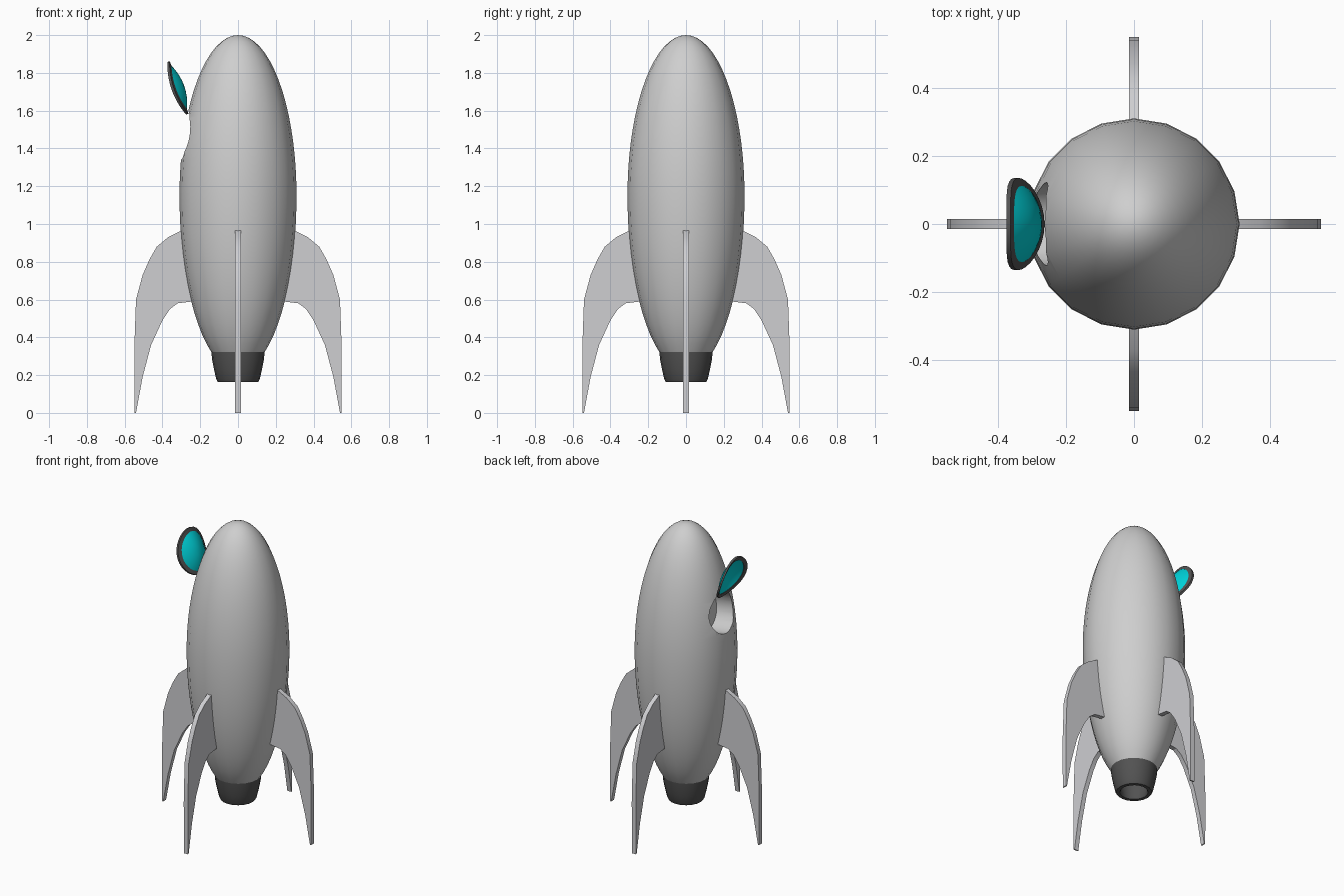
import bpy, bmesh, math
from mathutils import Vector, Matrix

if "Cube" in bpy.data.objects:
    bpy.data.objects.remove(bpy.data.objects["Cube"])


def material(name, rgb):
    m = bpy.data.materials.new(name)
    m.diffuse_color = (*rgb, 1)
    m.use_nodes = True
    m.node_tree.nodes["Principled BSDF"].inputs["Base Color"].default_value = m.diffuse_color
    return m


GREY = material("hull grey", (0.62, 0.62, 0.62))
FIN = material("fin grey", (0.62, 0.62, 0.64))
DARK = material("dark grey", (0.085, 0.085, 0.085))
CYAN = material("cyan glass", (0.0, 0.65, 0.70))


def finish(name, bm, mat, angle=35):
    bmesh.ops.remove_doubles(bm, verts=bm.verts, dist=1e-5)
    bmesh.ops.recalc_face_normals(bm, faces=bm.faces)
    me = bpy.data.meshes.new(name)
    bm.to_mesh(me)
    bm.free()
    ob = bpy.data.objects.new(name, me)
    bpy.context.collection.objects.link(ob)
    me.materials.append(mat)
    smooth(ob, angle)
    return ob


def smooth(ob, angle):
    bpy.ops.object.select_all(action='DESELECT')
    ob.select_set(True)
    bpy.context.view_layer.objects.active = ob
    bpy.ops.object.shade_smooth_by_angle(angle=math.radians(angle))


def skin(name, loops, mat, angle=35):
    """Bridge closed loops of points, first to last and back to the first."""
    bm = bmesh.new()
    rows = [[bm.verts.new(p) for p in loop] for loop in loops]
    n = len(rows[0])
    for k, a in enumerate(rows):
        b = rows[(k + 1) % len(rows)]
        for i in range(n):
            j = (i + 1) % n
            bm.faces.new((a[i], a[j], b[j], b[i]))
    bmesh.ops.dissolve_degenerate(bm, dist=1e-6, edges=bm.edges)
    return finish(name, bm, mat, angle)


def lathe(name, profile, mat, sides=20, angle=35):
    ts = [2 * math.pi * i / sides for i in range(sides)]
    return skin(name, [[(r * math.cos(t), r * math.sin(t), z) for t in ts]
                       for r, z in profile], mat, angle)


# Hull: thin egg-shaped shell with a closed bottom
MID, TOP, LOW, RAD = 1.15, 0.85, 0.93, 0.31


def egg(inset, steps=28):
    a0 = -math.asin((MID - 0.32) / LOW)
    pts = []
    for i in range(steps + 1):
        a = a0 + (math.pi / 2 - a0) * i / steps
        h = (TOP if a > 0 else LOW) - inset
        r = (RAD - inset) * math.cos(a) if i < steps else 0.0
        pts.append((r, MID + h * math.sin(a)))
    return pts


hull = lathe("hull", [(0, 0.32)] + egg(0) + egg(0.014)[::-1] + [(0, 0.34)], GREY)

# Round hatch opening cut through the left wall
out = Vector((-0.989, 0, 0.146)).normalized()
bm = bmesh.new()
bmesh.ops.create_cone(bm, cap_ends=True, segments=32, radius1=1, radius2=1, depth=0.3)
up = Vector((0, 1, 0)).cross(out)
basis = Matrix((up * 0.13, Vector((0, 0.122, 0)), out)).transposed().to_4x4()
bm.transform(Matrix.Translation((-0.287, 0, 1.47)) @ basis)
cutter = finish("hatch_cutter", bm, GREY)
cutter.hide_render = True
mod = hull.modifiers.new("opening", 'BOOLEAN')
mod.operation = 'DIFFERENCE'
mod.solver = 'EXACT'
mod.object = cutter
bpy.context.view_layer.objects.active = hull
bpy.ops.object.modifier_apply(modifier=mod.name)
bpy.data.objects.remove(cutter)
smooth(hull, 35)

# Nozzle: open tapered ring
lathe("nozzle", [(0.141, 0.325), (0.137, 0.28), (0.127, 0.23), (0.115, 0.178),
                 (0.107, 0.163), (0.085, 0.163), (0.08, 0.175), (0.095, 0.25),
                 (0.10, 0.325)], DARK, angle=40)

# Four swept fins
FIN_PROFILE = [(0.292, 0.97), (0.37, 0.93), (0.43, 0.88), (0.47, 0.81), (0.505, 0.73),
               (0.54, 0.60), (0.549, 0.34), (0.548, 0.0), (0.54, 0.0), (0.505, 0.19),
               (0.46, 0.36), (0.40, 0.49), (0.36, 0.55), (0.32, 0.58), (0.24, 0.59),
               (0.275, 0.78)]
for k, side in enumerate(("right", "back", "left", "front")):
    bm = bmesh.new()
    face = bm.faces.new([bm.verts.new((x, -0.015, z)) for x, z in FIN_PROFILE])
    ext = bmesh.ops.extrude_face_region(bm, geom=[face], use_keep_orig=True)
    bmesh.ops.translate(bm, vec=(0, 0.03, 0),
                        verts=[v for v in ext["geom"] if isinstance(v, bmesh.types.BMVert)])
    bm.transform(Matrix.Rotation(k * math.pi / 2, 4, 'Z'))
    finish(side + "_fin", bm, FIN, 25)

# Open hatch: curved dark frame with domed glass, swung up on its top edge
centre = Vector((-0.32, 0, 1.72))
along = Vector((-0.10, 0, 0.28)).normalized()
normal = Vector((0.28, 0, 0.10)).normalized()


def hatch_loop(rho, lift, n=32):
    loop = []
    for i in range(n):
        t = 2 * math.pi * i / n
        s, y = 0.148 * rho * math.cos(t), 0.135 * rho * math.sin(t)
        sag = y * y / 0.56 + s * s / 4.6
        loop.append(centre + along * s + Vector((0, y, 0)) + normal * (lift - sag))
    return loop


skin("hatch_frame", [hatch_loop(1, 0), hatch_loop(1, 0.013),
                     hatch_loop(0.83, 0.013), hatch_loop(0.83, 0)], DARK)

rhos = [0.85, 0.75, 0.6, 0.4, 0.2, 0]


def dome(rho):
    return 0.011 + 0.026 * (1 - (rho / 0.85) ** 2)


skin("hatch_glass", [hatch_loop(r, dome(r)) for r in rhos]
     + [hatch_loop(r, dome(r) - 0.009) for r in rhos[::-1]], CYAN)
